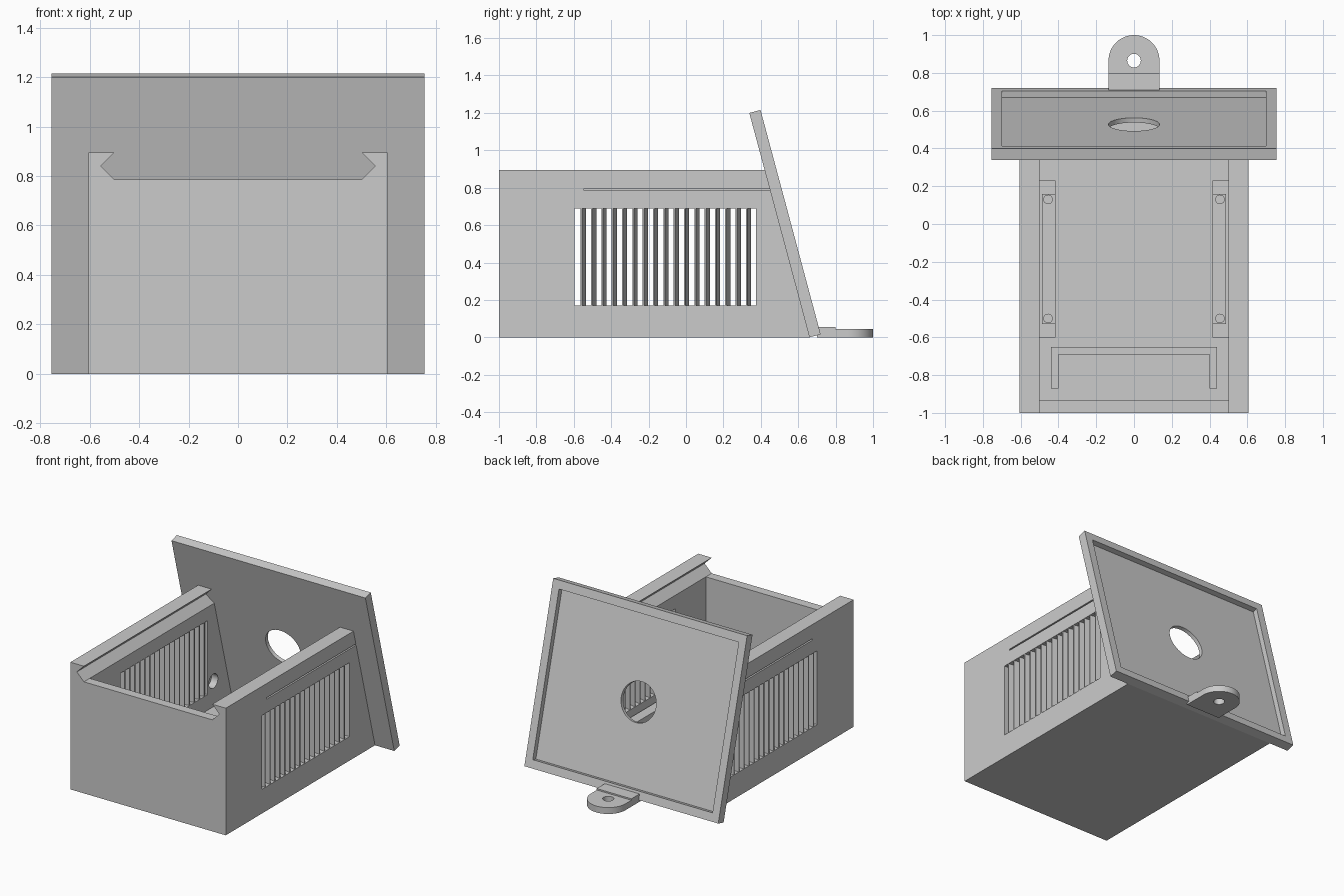
import bpy, bmesh, math
from mathutils import Vector

if "Cube" in bpy.data.objects:
    bpy.data.objects.remove(bpy.data.objects["Cube"], do_unlink=True)

grey = bpy.data.materials.new("plain grey")
grey.use_nodes = True
COLOUR = (0.6, 0.6, 0.6, 1)
grey.diffuse_color = COLOUR
grey.node_tree.nodes["Principled BSDF"].inputs["Base Color"].default_value = COLOUR

TILT = math.radians(15)
PLATE_Y = 0.66      # foot of the leaning back plate
WALL, INNER = 0.605, 0.5


def finish(name, bm):
    bmesh.ops.recalc_face_normals(bm, faces=bm.faces)
    mesh = bpy.data.meshes.new(name)
    bm.to_mesh(mesh)
    bm.free()
    mesh.materials.append(grey)
    ob = bpy.data.objects.new(name, mesh)
    bpy.context.collection.objects.link(ob)
    return ob


def add_prism(bm, start, end):
    """Close two matching rings of points into a solid."""
    a = [bm.verts.new(p) for p in start]
    b = [bm.verts.new(p) for p in end]
    bm.faces.new(a)
    bm.faces.new(b[::-1])
    for i in range(len(a)):
        j = (i + 1) % len(a)
        bm.faces.new((a[i], b[i], b[j], a[j]))


def add_box(bm, x, y, z):
    ring = [(x[0], y[0]), (x[1], y[0]), (x[1], y[1]), (x[0], y[1])]
    add_prism(bm, [(*p, z[0]) for p in ring], [(*p, z[1]) for p in ring])


def box(name, x, y, z):
    bm = bmesh.new()
    add_box(bm, x, y, z)
    return finish(name, bm)


def cylinder(name, centre, radius, depth, axis, sides=48):
    bm = bmesh.new()
    bmesh.ops.create_cone(bm, cap_ends=True, segments=sides, radius1=radius,
                          radius2=radius, depth=depth)
    turn = Vector((0, 0, 1)).rotation_difference(Vector(axis)).to_matrix()
    bmesh.ops.rotate(bm, verts=bm.verts, matrix=turn)
    bmesh.ops.translate(bm, verts=bm.verts, vec=centre)
    return finish(name, bm)


def cut(target, cutters):
    for c in cutters:
        c.hide_render = True
        m = target.modifiers.new("cut", "BOOLEAN")
        m.operation, m.solver, m.object = "DIFFERENCE", "EXACT", c
    bpy.context.view_layer.update()
    graph = bpy.context.evaluated_depsgraph_get()
    mesh = bpy.data.meshes.new_from_object(target.evaluated_get(graph))
    target.modifiers.clear()
    target.data = mesh
    for c in cutters:
        bpy.data.objects.remove(c, do_unlink=True)


def smooth(ob):
    bpy.ops.object.select_all(action="DESELECT")
    ob.select_set(True)
    bpy.context.view_layer.objects.active = ob
    bpy.ops.object.shade_smooth_by_angle(angle=math.radians(30))


# Box body: dovetail top profile, back end sloped to meet the plate
half = [(WALL, 0), (WALL, 0.895), (INNER, 0.895), (0.555, 0.84), (INNER, 0.785)]
profile = half + [(-x, z) for x, z in reversed(half)]
bm = bmesh.new()
add_prism(bm, [(x, -1, z) for x, z in profile],
          [(x, PLATE_Y - z * math.tan(TILT), z) for x, z in profile])
body = finish("box_body", bm)

# Cavity, side vents, thin side slits and blind sockets
cutters = [box("cavity", (-INNER, INNER), (-0.935, 0.9), (0.06, 0.83))]
for s in (-1, 1):
    cutters += [
        box("vent_opening", sorted((s * 0.45, s * 0.7)), (-0.595, 0.375), (0.17, 0.69)),
        box("side_slit", sorted((s * 0.585, s * 0.7)), (-0.545, 0.9), (0.785, 0.795)),
        cylinder("socket", (s * INNER, 0.44, 0.24), 0.05, 0.1, (1, 0, 0)),
    ]
cut(body, cutters)
smooth(body)

for s, side in ((1, "left"), (-1, "right")):
    # Slanted vent slats
    bm = bmesh.new()
    for i in range(17):
        y = -0.563 + i * 0.0552
        ring = [(s * 0.603, y), (s * 0.603, y + 0.008),
                (s * 0.502, y + 0.028), (s * 0.502, y + 0.02)]
        add_prism(bm, [(*p, 0.17) for p in ring], [(*p, 0.69) for p in ring])
    finish(side + "_vent_slats", bm)

    # Inner ledge with a raised bar and two studs
    box(side + "_ledge", sorted((s * 0.415, s * INNER)), (-0.6, 0.23), (0.06, 0.1))
    box(side + "_ledge_bar", sorted((s * 0.415, s * 0.487)), (-0.53, 0.16), (0.1, 0.125))
    for y, end in ((-0.5, "front"), (0.13, "back")):
        stud = cylinder(f"{side}_{end}_stud", (s * 0.455, y, 0.13), 0.025, 0.02, (0, 0, 1), 24)
        smooth(stud)

# Low U-shaped fence on the floor
bm = bmesh.new()
fence = [(0.44, -0.87), (0.44, -0.65), (-0.44, -0.65), (-0.44, -0.87),
         (-0.4, -0.87), (-0.4, -0.69), (0.4, -0.69), (0.4, -0.87)]
add_prism(bm, [(*p, 0.06) for p in fence], [(*p, 0.12) for p in fence])
finish("floor_fence", bm)

# Leaning back plate with recessed face and round hole
plate = box("back_plate", (-0.755, 0.755), (0, 0.062), (0, 1.242))
cut(plate, [box("recess", (-0.7, 0.7), (0.026, 0.2), (0.057, 1.185)),
            cylinder("entry_hole", (0, 0, 0.61), 0.135, 0.4, (0, 1, 0), 64)])
plate.rotation_euler.x = TILT
plate.location.y = PLATE_Y
smooth(plate)

# Mounting tab with rounded end and screw hole
arc = [(0.135 * math.cos(a), 0.865 + 0.135 * math.sin(a))
       for a in (math.pi * i / 32 for i in range(33))]
outline = arc + [(-0.135, 0.8), (0.135, 0.8)]
bm = bmesh.new()
add_prism(bm, [(*p, 0) for p in outline], [(*p, 0.045) for p in outline])
tab = finish("mounting_tab", bm)
cut(tab, [cylinder("screw_hole", (0, 0.865, 0), 0.036, 0.3, (0, 0, 1), 32)])
smooth(tab)
box("tab_root", (-0.135, 0.135), (0.7, 0.8), (0, 0.055))
